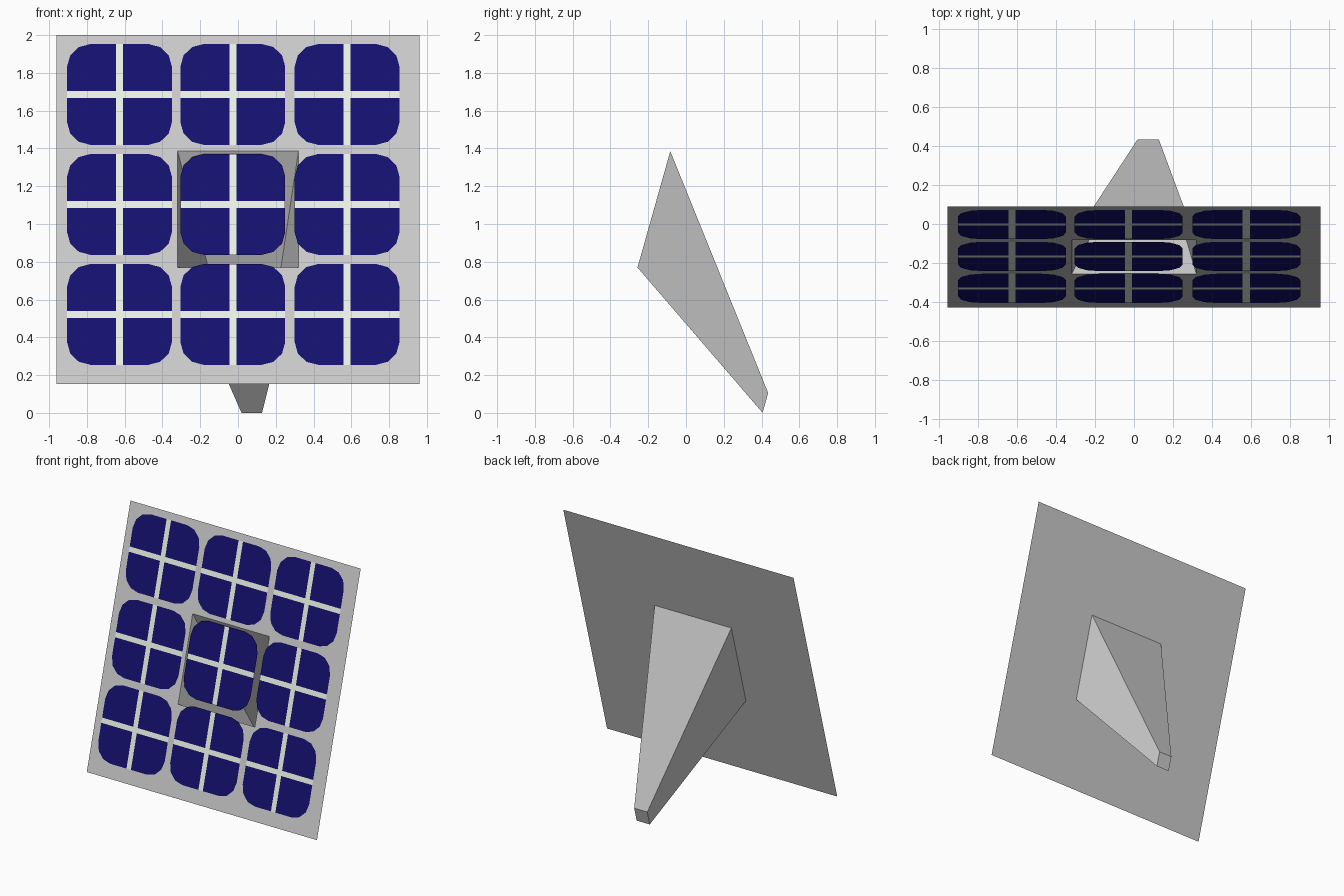
import bpy, bmesh, math
from mathutils import Matrix, Vector

if "Cube" in bpy.data.objects:
    bpy.data.objects.remove(bpy.data.objects["Cube"])

# Everything is drawn flat in the panel plane, then tilted upright
TILT = Matrix.Translation((0, -0.17, 1.0775)) @ Matrix.Rotation(math.atan2(1.845, 0.52), 4, 'X')
SIDE, HOLE = 0.96, 0.32          # half sizes of panel and of its opening
CELL, RADIUS, BAR = 0.2775, 0.125, 0.0185


def material(name, rgb):
    m = bpy.data.materials.new(name)
    m.diffuse_color = (*rgb, 1)
    m.use_nodes = True
    m.node_tree.nodes["Principled BSDF"].inputs["Base Color"].default_value = m.diffuse_color
    return m


def finish(bm, name, mat=None):
    bm.transform(TILT)
    me = bpy.data.meshes.new(name)
    bm.to_mesh(me)
    bm.free()
    ob = bpy.data.objects.new(name, me)
    bpy.context.collection.objects.link(ob)
    if mat:
        me.materials.append(mat)
    return ob


def square(bm, cx, cy, h, z):
    return [bm.verts.new((cx + sx * h, cy + sy * h, z))
            for sx, sy in ((-1, -1), (1, -1), (1, 1), (-1, 1))]


def bridge(bm, a, b):
    for i in range(4):
        j = (i + 1) % 4
        bm.faces.new((a[i], a[j], b[j], b[i]))


# Thin panel with a square opening where the support joins
bm = bmesh.new()
bridge(bm, square(bm, 0, 0, SIDE, 0), square(bm, 0, 0, HOLE, 0))
finish(bm, "panel")

# Hollow tapering support, open at the panel end
bm = bmesh.new()
base, tip = square(bm, 0, 0, HOLE, 0), square(bm, 0.073, -0.826, 0.0545, -0.846)
bridge(bm, tip, base)
bm.faces.new(tip[::-1])
finish(bm, "support")

blue = material("cell_blue", (0.007, 0.005, 0.16))
pale = material("contact_pale", (0.85, 0.9, 0.8))


def quarter(bm, c, sx, sy):
    # one quarter of a cell, with its outer corner rounded
    inner = CELL - RADIUS
    pts = [(BAR, BAR), (CELL, BAR)]
    pts += [(inner + RADIUS * math.cos(a), inner + RADIUS * math.sin(a))
            for a in (math.radians(30 * k) for k in range(4))]
    pts.append((BAR, CELL))
    if sx * sy < 0:
        pts.reverse()
    bm.faces.new([bm.verts.new(c + Vector((sx * x, sy * y, 0))) for x, y in pts])


def strip(bm, c, hx, hy):
    bm.faces.new([bm.verts.new(c + Vector((sx * hx, sy * hy, 0)))
                  for sx, sy in ((-1, -1), (1, -1), (1, 1), (-1, 1))])


# Three by three solar cells, each with a pale cross between its quarters
cells, crosses = bmesh.new(), bmesh.new()
for x in (-0.6275, -0.0275, 0.5775):
    for y in (-0.579, 0.026, 0.631):
        c = Vector((x, y, 0.004))
        for sx in (-1, 1):
            for sy in (-1, 1):
                quarter(cells, c, sx, sy)
            arm = (CELL - BAR) / 2
            strip(crosses, c + Vector((sx * (BAR + arm), 0, 0)), arm, BAR)
        strip(crosses, c, BAR, CELL)
finish(cells, "solar_cells", blue)
finish(crosses, "cell_crosses", pale)
